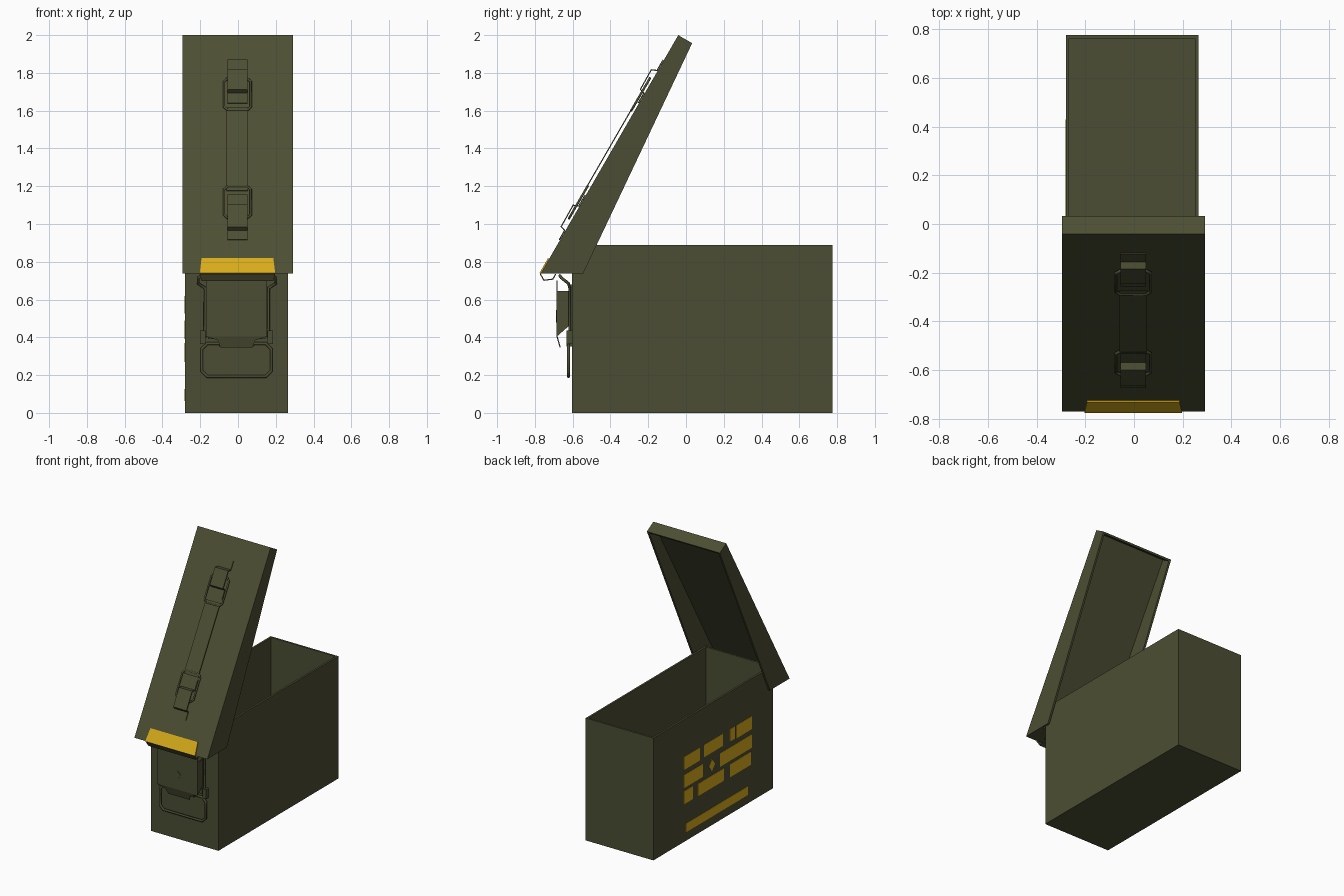
import bpy, bmesh, math
from mathutils import Matrix

if "Cube" in bpy.data.objects:
    bpy.data.objects.remove(bpy.data.objects["Cube"])

def material(name, rgb):
    m = bpy.data.materials.new(name)
    m.diffuse_color = (*rgb, 1)
    m.use_nodes = True
    m.node_tree.nodes["Principled BSDF"].inputs["Base Color"].default_value = m.diffuse_color
    return m

OLIVE = material("olive_paint", (0.072, 0.076, 0.033))
YELLOW = material("yellow_paint", (0.68, 0.41, 0.01))

# Lid frame: local x across, y along the lid, z outward from its outer face
LID = Matrix.Translation((0, -0.77, 0.737)) @ Matrix.Rotation(math.radians(60), 4, 'X')
WORLD = Matrix.Identity(4)
LEN = 1.458

def mesh_object(name, verts, faces, frame=WORLD, mat=OLIVE, thick=0, offset=0, fix=True):
    me = bpy.data.meshes.new(name)
    me.from_pydata(verts, [], faces)
    if fix:
        bm = bmesh.new()
        bm.from_mesh(me)
        bmesh.ops.recalc_face_normals(bm, faces=bm.faces)
        bm.to_mesh(me)
        bm.free()
    me.materials.append(mat)
    ob = bpy.data.objects.new(name, me)
    bpy.context.collection.objects.link(ob)
    ob.matrix_world = frame
    if thick:
        s = ob.modifiers.new("sheet", 'SOLIDIFY')
        s.thickness, s.offset, s.use_even_offset = thick, offset, True
    return ob

def block(name, x, y, z, frame=WORLD, open_top=False, thick=0):
    v = [(a, b, c) for c in z for a, b in ((x[0], y[0]), (x[1], y[0]), (x[1], y[1]), (x[0], y[1]))]
    f = [(3, 2, 1, 0)] + [(i, (i + 1) % 4, (i + 1) % 4 + 4, i + 4) for i in range(4)]
    if not open_top:
        f.append((4, 5, 6, 7))
    return mesh_object(name, v, f, frame, thick=thick, offset=-1, fix=False)

def ribbon(name, pts, frame=WORLD, mat=OLIVE, thick=0.006, cx=-0.003):
    """Bent sheet from (y, z, half width) points."""
    v = [(cx + s * w, y, z) for y, z, w in pts for s in (-1, 1)]
    f = [(2 * i, 2 * i + 1, 2 * i + 3, 2 * i + 2) for i in range(len(pts) - 1)]
    return mesh_object(name, v, f, frame, mat, thick)

def wire(name, pts, r, frame=WORLD, cyclic=True):
    cu = bpy.data.curves.new(name, 'CURVE')
    cu.dimensions = '3D'
    cu.bevel_depth, cu.bevel_resolution, cu.use_fill_caps = r, 1, True
    sp = cu.splines.new('POLY')
    sp.points.add(len(pts) - 1)
    for p, co in zip(sp.points, pts):
        p.co = (*co, 1)
    sp.use_cyclic_u = cyclic
    cu.materials.append(OLIVE)
    ob = bpy.data.objects.new(name, cu)
    bpy.context.collection.objects.link(ob)
    ob.matrix_world = frame
    return ob

def chamfered(x0, x1, a0, a1, c):
    return [(x0 + c, a0), (x1 - c, a0), (x1, a0 + c), (x1, a1 - c),
            (x1 - c, a1), (x0 + c, a1), (x0, a1 - c), (x0, a0 + c)]

# Open box
block("box_body", (-0.28, 0.265), (-0.603, 0.775), (0, 0.89), open_top=True, thick=0.014)

# Lid shell with tapering skirt, left open where it clears the box front
prof = [(0, 0), (LEN, 0), (LEN, -0.085), (0.1125, -0.195), (0.08, -0.138)]
v = [(x, u, n) for x in (-0.295, 0.292) for u, n in prof]
mesh_object("lid", v, [(0, 1, 6, 5), (1, 2, 7, 6), (4, 0, 5, 9),
                       (0, 1, 2, 3, 4), (5, 6, 7, 8, 9)], LID, thick=0.014, offset=-1)

# Lid handle: strap, two wire rings and two clips
ribbon("lid_handle_strap", [(0.50, 0.012, 0.057), (0.53, 0.018, 0.057),
                            (0.98, 0.018, 0.057), (1.01, 0.012, 0.057)], LID)
for tag, ring, clip in (("lower", (0.33, 0.525), (0.205, 0.27, 0.40, 0.48)),
                        ("upper", (0.99, 1.185), (1.04, 1.11, 1.228, 1.305))):
    wire(f"lid_handle_ring_{tag}",
         [(x, u, 0.016) for x, u in chamfered(-0.074, 0.068, *ring, 0.02)], 0.007, LID)
    a, b, c, d = clip
    w = 0.053
    ribbon(f"lid_handle_clip_{tag}", [(a, 0.004, w), (b - 0.008, 0.004, w), (b, 0.03, w),
                                      (c, 0.032, w), (c + 0.012, 0.004, w), (d, 0.004, w)], LID)

# Yellow catch on the lid edge and the hook folded beneath it
ribbon("catch_plate", [(-0.727, 0.817, 0.19), (-0.772, 0.738, 0.2)], mat=YELLOW, thick=0.008)
ribbon("catch_hook", [(-0.772, 0.737, 0.2), (-0.752, 0.702, 0.19),
                      (-0.705, 0.708, 0.19), (-0.69, 0.735, 0.19)])

# Latch: cover with folded sides and tapered finger lip
ribbon("latch_cover", [(-0.683, 0.70, 0.162), (-0.683, 0.405, 0.162),
                       (-0.677, 0.385, 0.10), (-0.666, 0.347, 0.085)], cx=-0.008)
for tag, x in (("left", -0.167), ("right", 0.151)):
    mesh_object(f"latch_side_{tag}", [(x, -0.683, 0.645), (x, -0.62, 0.645),
                                      (x, -0.62, 0.46), (x, -0.683, 0.405)],
                [(0, 1, 2, 3)], thick=0.006)
block("latch_base", (-0.16, 0.145), (-0.622, -0.603), (0.39, 0.68))
mesh_object("latch_diamond", [(-0.008 + a, -0.688, 0.512 + b) for a, b in
            ((0.033, 0), (0, 0.033), (-0.033, 0), (0, -0.033))], [(0, 1, 2, 3)], thick=0.003)
half = [(0.168, -0.616, 0.40), (0.168, -0.616, 0.66), (0.205, -0.622, 0.685),
        (0.205, -0.66, 0.715), (0.185, -0.668, 0.727)]
wire("latch_bail", [(x - 0.006, y, z) for x, y, z in half] +
     [(-x - 0.006, y, z) for x, y, z in reversed(half)], 0.008, cyclic=False)

# Carry handle on the front with its pivot brackets
wire("front_handle", [(x, -0.622, z) for x, z in chamfered(-0.192, 0.176, 0.193, 0.367, 0.028)], 0.009)
block("handle_bracket", (-0.10, 0.085), (-0.632, -0.603), (0.352, 0.392))
for tag, x in (("left", -0.186), ("right", 0.17)):
    block(f"handle_pivot_{tag}", (x - 0.014, x + 0.014), (-0.632, -0.603), (0.365, 0.435))

# Painted marking blocks on the left side: (y from, y to, z from, z to)
marks = [(0.243, 0.428, 0.525, 0.62), (-0.022, 0.197, 0.53, 0.62), (-0.16, -0.10, 0.53, 0.62),
         (-0.357, -0.175, 0.525, 0.62), (0.209, 0.428, 0.393, 0.488), (-0.357, 0.012, 0.39, 0.488),
         (0.324, 0.428, 0.275, 0.37), (-0.034, 0.267, 0.273, 0.363), (-0.346, -0.103, 0.27, 0.365),
         (-0.311, 0.405, 0.063, 0.127)]
v, f = [], []
quads = [[(a, c), (a, d), (b, d), (b, c)] for a, b, c, d in marks]
quads.append([(0.14, 0.437), (0.105, 0.393), (0.07, 0.437), (0.105, 0.481)])
for q in quads:
    if q is quads[-1]:
        q.reverse()
    f.append(tuple(range(len(v), len(v) + 4)))
    v += [(-0.282, y, z) for y, z in q]
mesh_object("side_markings", v, f, mat=YELLOW, thick=0.002)
